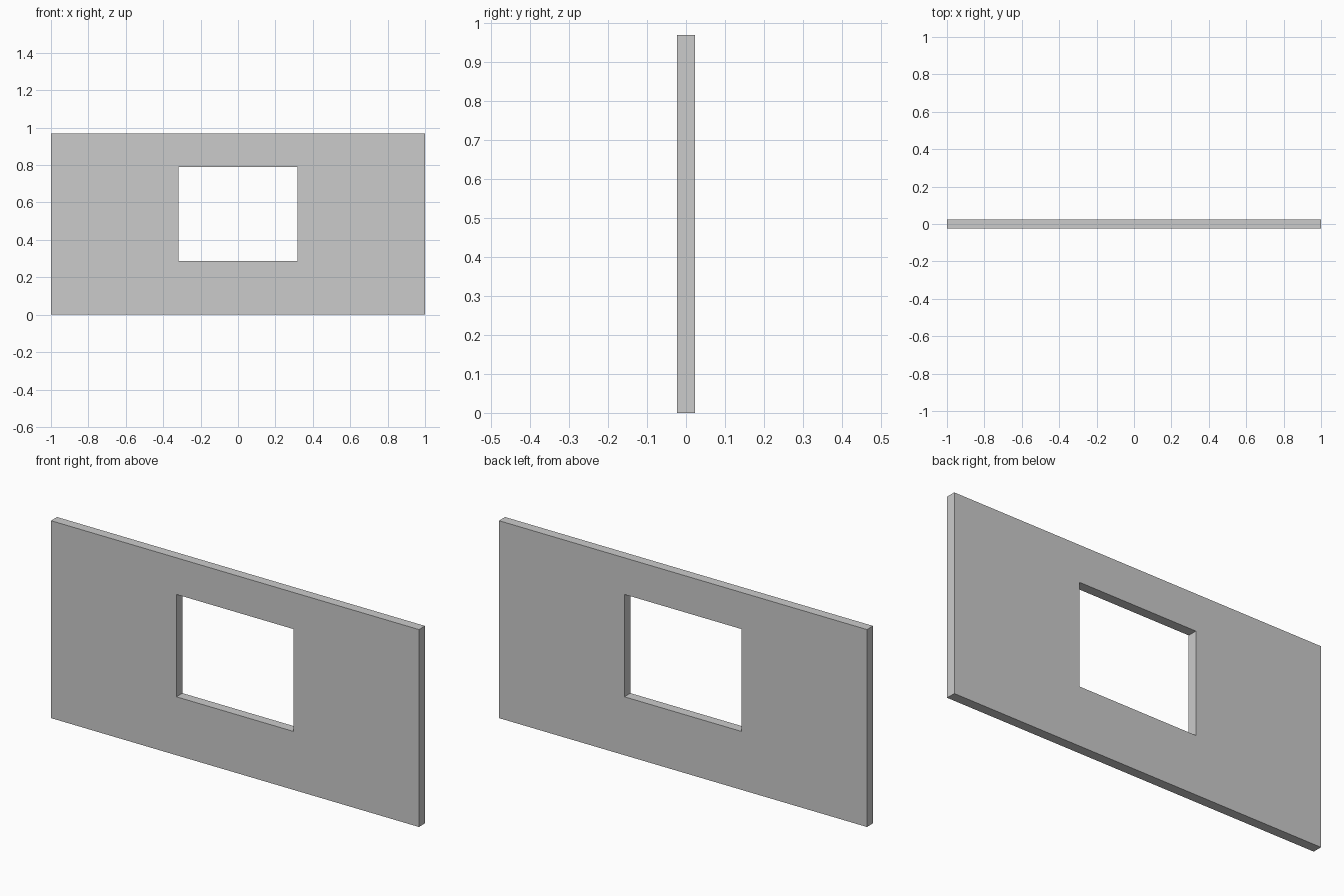
import bpy

if "Cube" in bpy.data.objects:
    bpy.data.objects.remove(bpy.data.objects["Cube"])

THICK = 0.047             # wall depth
HEIGHT = 0.97             # wall height
HALF_OPEN = 0.318         # half width of the window opening
SILL, HEAD = 0.287, 0.79  # bottom and top of the opening


def panel(name, x0, x1, z0, z1):
    """Box spanning the given x and z ranges, centred on y = 0."""
    bpy.ops.mesh.primitive_cube_add(size=1, location=((x0 + x1) / 2, 0, (z0 + z1) / 2))
    ob = bpy.context.object
    ob.name = name
    ob.scale = (x1 - x0, THICK, z1 - z0)
    bpy.ops.object.transform_apply(location=False, rotation=False, scale=True)
    return ob


# Full-height wall panels either side of the opening
panel("left_wall_panel", -1, -HALF_OPEN, 0, HEIGHT)
panel("right_wall_panel", HALF_OPEN, 1, 0, HEIGHT)

# Panels below and above the opening
panel("window_sill_panel", -HALF_OPEN, HALF_OPEN, 0, SILL)
panel("window_lintel_panel", -HALF_OPEN, HALF_OPEN, HEAD, HEIGHT)
